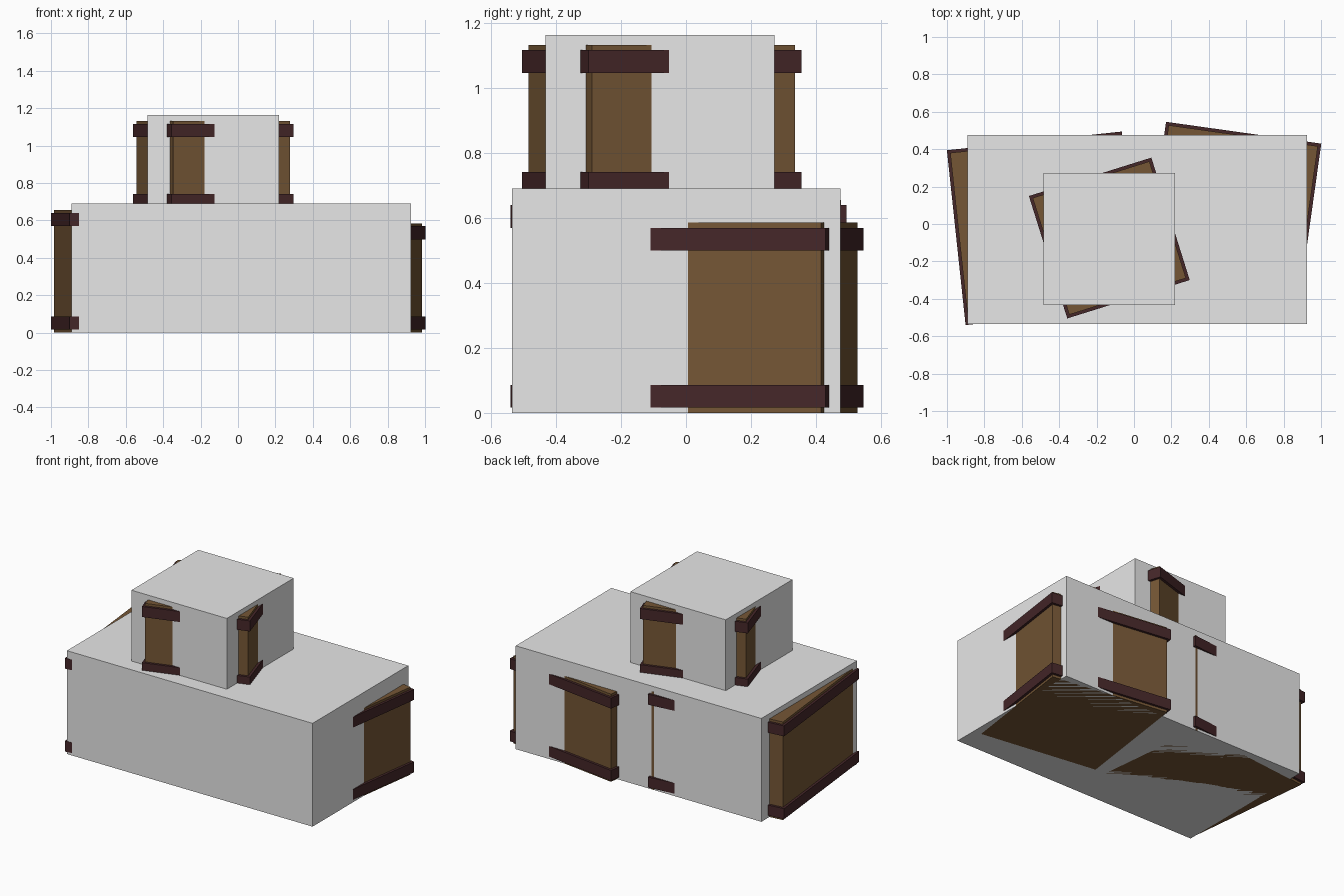
import bpy
import math

cube = bpy.data.objects.get("Cube")
if cube:
    bpy.data.objects.remove(cube, do_unlink=True)


def material(name, rgb):
    m = bpy.data.materials.new(name)
    m.use_nodes = True
    color = (*rgb, 1)
    m.diffuse_color = color
    m.node_tree.nodes["Principled BSDF"].inputs["Base Color"].default_value = color
    return m


GREY = material("plain grey", (0.8, 0.8, 0.8))
WOOD = material("brown wood", (0.178, 0.094, 0.036))
BAND = material("dark red band", (0.06, 0.02, 0.022))


def box(name, center, width, depth, z_low, z_high, mat, turn=0):
    """Box with its base at z_low, turned about its own vertical axis."""
    x, y = center
    bpy.ops.mesh.primitive_cube_add(size=1, location=(x, y, (z_low + z_high) / 2))
    ob = bpy.context.object
    ob.name = name
    ob.scale = (width, depth, z_high - z_low)
    ob.rotation_euler.z = math.radians(turn)
    ob.data.materials.append(mat)
    return ob


def crate(name, center, size, base, top, turn):
    """Square wooden crate wrapped by a lower and an upper band."""
    lip, gap, height = 0.032, 0.016, 0.07
    box(name + "_body", center, size - lip, size - lip, base, top, WOOD, turn)
    box(name + "_lower_band", center, size, size,
        base + gap, base + gap + height, BAND, turn)
    box(name + "_upper_band", center, size, size,
        top - gap - height, top - gap, BAND, turn)


# Wooden crates
crate("right_crate", (-0.483, -0.023), 0.94, 0, 0.655, 6.1)
crate("left_crate", (0.528, 0.073), 0.838, 0, 0.585, -8)
crate("top_crate", (-0.132, -0.075), 0.686, 0.655, 1.132, 17.4)

# Plain grey blocks enclosing the crates
box("lower_block", (0.018, -0.03), 1.815, 1.01, 0, 0.69, GREY)
box("upper_block", (-0.132, -0.08), 0.705, 0.705, 0.66, 1.163, GREY)
